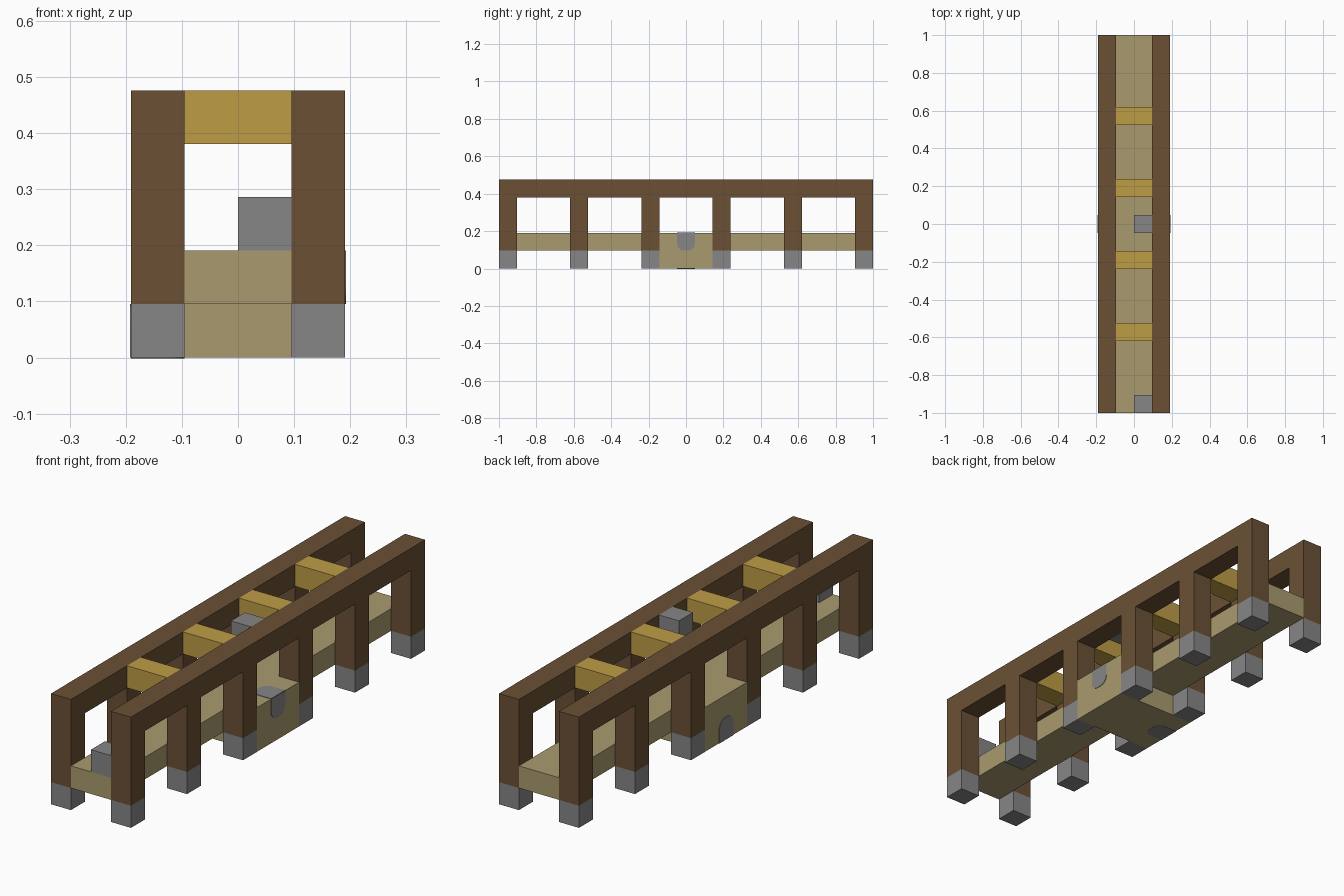
import bpy, bmesh, math

if "Cube" in bpy.data.objects:
    bpy.data.objects.remove(bpy.data.objects["Cube"], do_unlink=True)

U = 2 / 21                      # side of one building block
PIERS = range(0, 21, 4)         # block index of each pier along the length


def material(name, rgb):
    m = bpy.data.materials.new(name)
    m.use_nodes = True
    m.diffuse_color = (*rgb, 1)
    m.node_tree.nodes["Principled BSDF"].inputs["Base Color"].default_value = (*rgb, 1)
    return m


WOOD = material("dark wood", (0.145, 0.081, 0.035))
STONE = material("grey stone", (0.24, 0.24, 0.24))
SAND = material("sand planks", (0.40, 0.33, 0.156))
GOLD = material("golden wood", (0.515, 0.335, 0.06))


def finish(name, bm, mat):
    bmesh.ops.recalc_face_normals(bm, faces=bm.faces)
    me = bpy.data.meshes.new(name)
    bm.to_mesh(me)
    bm.free()
    me.materials.append(mat)
    ob = bpy.data.objects.new(name, me)
    bpy.context.scene.collection.objects.link(ob)
    return ob


def box(name, mat, x, y, z):
    """Box from (low, high) block ranges; y counts from the front end."""
    bm = bmesh.new()
    bmesh.ops.create_cube(bm, size=1)
    for v in bm.verts:
        for i, (lo, hi) in enumerate((x, y, z)):
            v.co[i] = (lo if v.co[i] < 0 else hi) * U
        v.co.y -= 1
    return finish(name, bm, mat)


def prism(name, mat, points, push):
    """Extrude a flat outline along a vector."""
    bm = bmesh.new()
    face = bm.faces.new([bm.verts.new(p) for p in points])
    new = bmesh.ops.extrude_face_region(bm, geom=[face])["geom"]
    bmesh.ops.translate(bm, vec=push, verts=[v for v in new if isinstance(v, bmesh.types.BMVert)])
    return finish(name, bm, mat)


def arch_plate(name, place, push):
    """Thin patch, one block wide, with rounded inner corners."""
    r, w = 0.4 * U, U / 2
    pts = [(-w, 0), (w, 0)]
    for cx, start in ((w - r, 0), (r - w, 90)):
        for k in range(6):
            a = math.radians(start + k * 18)
            pts.append((cx + r * math.cos(a), U - r + r * math.sin(a)))
    return prism(name, STONE, [place(a, b) for a, b in pts], push)


# side frames: posts joined by a top rail, with stone footings
for side, s in (("left", 1), ("right", -1)):
    outline = [(0, 5), (21, 5)]
    for i in reversed(PIERS):
        outline += [(i + 1, 4), (i + 1, 1), (i, 1), (i, 4)]
    # the end posts run straight up into the rail corners
    outline = [p for p in outline if p not in ((21, 4), (0, 4))]
    prism(f"{side}_frame", WOOD, [(s * U, y * U - 1, z * U) for y, z in outline], (s * U, 0, 0))
    for n, i in enumerate(PIERS):
        box(f"{side}_footing_{n + 1}", STONE, sorted((s, 2 * s)), (i, i + 1), (0, 1))
    # landing filling the middle bay
    box(f"{side}_landing", SAND, sorted((s, 2 * s)), (9, 12), (0, 2))

# walkway and the block below its middle
box("deck", SAND, (-1, 1), (0, 21), (1, 2))
box("deck_support", SAND, (-1, 1), (9, 12), (0, 1))

# overhead cross beams at the inner posts
for n, i in enumerate(PIERS[1:-1]):
    box(f"cross_beam_{n + 1}", GOLD, (-1, 1), (i, i + 1), (4, 5))

# loose stone blocks: one on the deck at the front, one overhead
box("front_stone", STONE, (0, 1), (0, 1), (2, 3))
box("overhead_stone", STONE, (0, 1), (10, 11), (4, 5))

# stone patches on the landings
E = 0.002
arch_plate("left_side_patch", lambda a, b: (2 * U, a, 2 * U - b), (E, 0, 0))
arch_plate("left_top_patch", lambda a, b: (2 * U - b, a, 2 * U), (0, 0, E))
arch_plate("right_side_patch", lambda a, b: (-2 * U, a, b), (-E, 0, 0))
arch_plate("right_bottom_patch", lambda a, b: (-2 * U + b, a, 0), (0, 0, -E))
